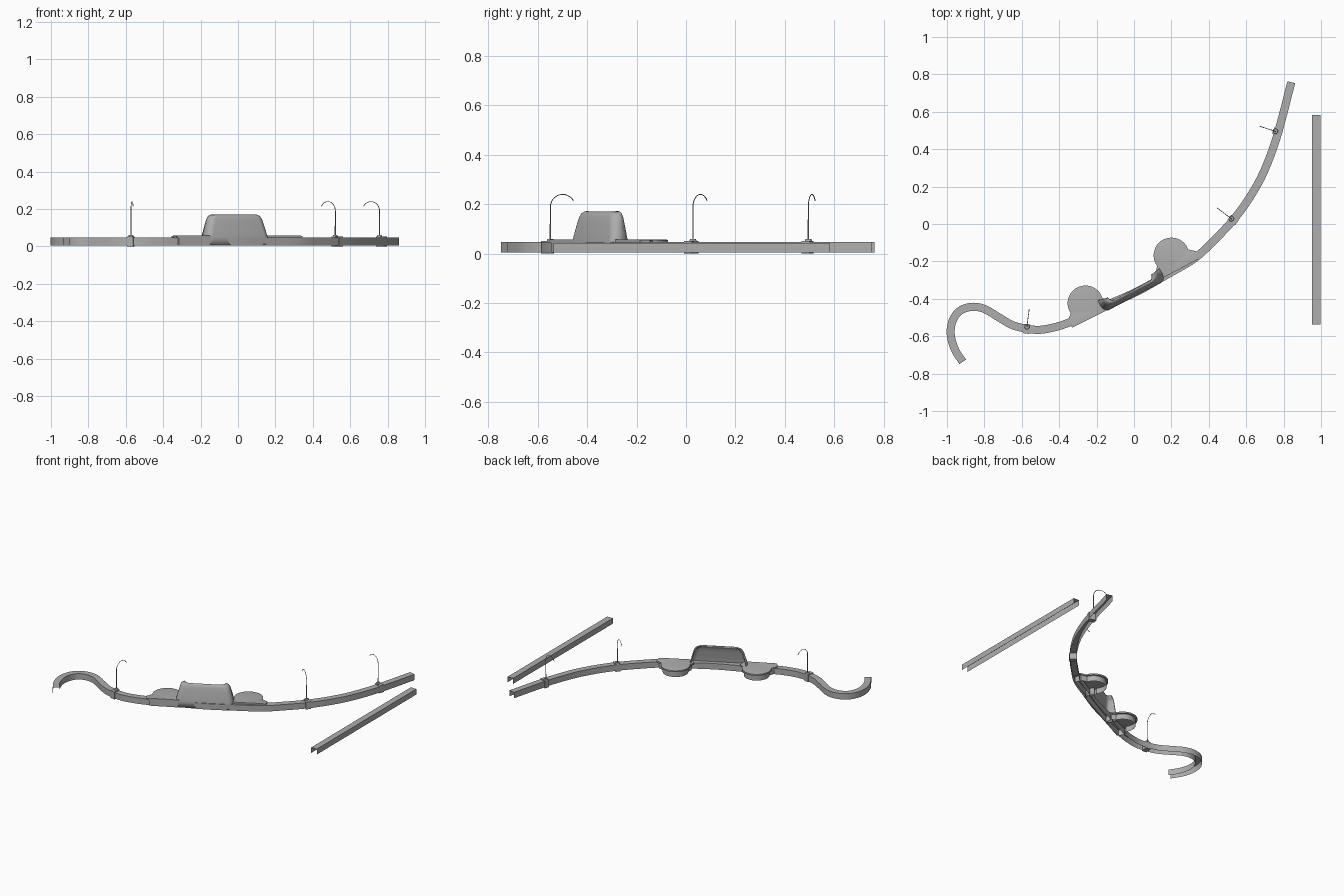
import bpy, bmesh, math
from mathutils import Vector, Matrix

cube = bpy.data.objects.get("Cube")
if cube:
    bpy.data.objects.remove(cube, do_unlink=True)

GREY = (0.42, 0.42, 0.42, 1.0)
grey = bpy.data.materials.new("plain grey")
grey.use_nodes = True
grey.diffuse_color = GREY
grey.node_tree.nodes["Principled BSDF"].inputs["Base Color"].default_value = GREY


def finish(obj, angle=35):
    """Give an object its colour and smooth its soft edges."""
    obj.data.materials.append(grey)
    bpy.ops.object.select_all(action="DESELECT")
    obj.select_set(True)
    bpy.context.view_layer.objects.active = obj
    if obj.type != "MESH":
        bpy.ops.object.convert(target="MESH")
    bpy.ops.object.shade_smooth_by_angle(angle=math.radians(angle))
    return obj


def new_object(name, bm):
    bmesh.ops.recalc_face_normals(bm, faces=bm.faces)
    mesh = bpy.data.meshes.new(name)
    bm.to_mesh(mesh)
    bm.free()
    obj = bpy.data.objects.new(name, mesh)
    bpy.context.collection.objects.link(obj)
    return obj


def bridge(bm, rows, closed=False):
    """Skin a list of equal rows of points with quads."""
    rows = [[bm.verts.new(p) for p in row] for row in rows]
    n = len(rows[0])
    for a, b in zip(rows, rows[1:]):
        for i in range(n if closed else n - 1):
            j = (i + 1) % n
            bm.faces.new((a[i], a[j], b[j], b[i]))
    return rows


def smooth_path(points, steps=6):
    """Catmull-Rom curve through plan points."""
    p = [Vector(q) for q in points]
    p = [2 * p[0] - p[1]] + p + [2 * p[-1] - p[-2]]
    out = []
    for a, b, c, d in zip(p, p[1:], p[2:], p[3:]):
        for k in range(steps):
            t = k / steps
            out.append(b + 0.5 * t * (c - a + t * (2 * a - 5 * b + 4 * c - d
                                                   + t * (3 * (b - c) + d - a))))
    return out + [p[-2]]


def channel(name, path, half, low, top):
    """Inverted U channel swept along a plan path."""
    rows = []
    for i, p in enumerate(path):
        t = (path[min(i + 1, len(path) - 1)] - path[max(i - 1, 0)]).normalized()
        n = Vector((-t.y, t.x)) * half
        rows.append([(p + n * s).to_3d() + Vector((0, 0, z))
                     for s, z in ((-1, low), (-1, top), (1, top), (1, low))])
    bm = bmesh.new()
    bridge(bm, rows)
    return finish(new_object(name, bm))


def place(x, y, angle):
    return Matrix.Translation((x, y, 0)) @ Matrix.Rotation(angle, 4, "Z")


# Winding wall and the separate straight wall
winding = smooth_path([
    (-0.916, -0.737), (-0.959, -0.668), (-0.98, -0.588), (-0.97, -0.518),
    (-0.932, -0.465), (-0.868, -0.443), (-0.8, -0.454), (-0.718, -0.502),
    (-0.638, -0.545), (-0.521, -0.566), (-0.425, -0.552), (-0.345, -0.526),
    (-0.252, -0.487), (-0.158, -0.438), (0.013, -0.363), (0.174, -0.272),
    (0.323, -0.184), (0.43, -0.085), (0.526, 0.016), (0.606, 0.123),
    (0.681, 0.251), (0.74, 0.395), (0.783, 0.534), (0.841, 0.758)])
channel("winding_wall", winding, 0.0215, 0.005, 0.047)
channel("straight_wall", [Vector((0.974, -0.537)), Vector((0.974, 0.583))],
        0.022, 0.004, 0.043)


# Round platforms with an overhanging lip and hollow apron
def platform(name, x, y, angle, side):
    radius, front = 0.095, -0.085
    outline = [(-0.12, front), (-0.13, -0.045), (-0.108, -0.026)]
    for k in range(29):
        a = math.radians(188 - k * 196 / 28)
        outline.append((radius * math.cos(a), radius * math.sin(a)))
    outline += [(0.104, -0.026), (0.115, -0.04), (0.098, front)]

    def ring(shrink, z):
        f = 1 - shrink / radius
        return [(side * u * f, v if v == front else v * f, z) for u, v in outline]

    bm = bmesh.new()
    rows = bridge(bm, [ring(0.012, 0.005), ring(0.012, 0.045), ring(0, 0.045),
                       ring(0, 0.055), ring(0.012, 0.058)], closed=True)
    bm.faces.new(rows[-1])
    bm.transform(place(x, y, angle))
    return finish(new_object(name, bm), 25)


platform("right_platform", -0.26, -0.424, math.radians(26.5), 1)
platform("left_platform", 0.2, -0.168, math.radians(28), -1)

# Tall tapering back panel that wraps round at both ends
levels = [(0.008, 0.187, 0.0), (0.05, 0.184, 0.002), (0.085, 0.175, 0.008),
          (0.12, 0.165, 0.014), (0.145, 0.158, 0.019), (0.16, 0.149, 0.024),
          (0.168, 0.132, 0.03)]
rows = []
for z, half, lean in levels:
    corner = 0.03
    right = [(-half, 0.07 - lean * 0.4)]
    for k in range(7):
        a = math.pi + k * math.pi / 12
        right.append((-half + corner + corner * math.cos(a),
                      lean + corner + corner * math.sin(a)))
    rows.append([(u, v, z) for u, v in right]
                + [(-u, v, z) for u, v in reversed(right)])
bm = bmesh.new()
bridge(bm, rows)
bm.transform(place(0.003, -0.384, math.radians(27.5)))
panel = new_object("back_panel", bm)
shell = panel.modifiers.new("thickness", "SOLIDIFY")
shell.thickness = 0.008
shell.offset = 0
finish(panel, 40)


# Hooked lamps, each on a band clamped over the wall
def lamp(name, x, y, hook):
    angle = math.atan2(hook[1], hook[0]) - math.pi / 2
    reach = Vector(hook).length
    frame = place(x, y, angle)

    bm = bmesh.new()
    bmesh.ops.create_cube(bm, size=1, matrix=frame @ Matrix.Translation((0, 0, 0.026))
                          @ Matrix.Diagonal((0.034, 0.05, 0.052, 1)))
    bmesh.ops.create_cone(bm, cap_ends=True, segments=16, radius1=0.015, radius2=0.012,
                          depth=0.012,
                          matrix=frame @ Matrix.Translation((0, 0.012, 0.054)))
    finish(new_object(name + "_band", bm))

    curve = bpy.data.curves.new(name + "_pole", "CURVE")
    curve.dimensions = "3D"
    curve.bevel_depth = 0.0028
    curve.bevel_resolution = 1
    curve.use_fill_caps = True
    points = [(0.0, 0.05), (0.0, 0.12)]
    for k in range(13):
        a = math.radians(180 - k * 150 / 12)
        points.append((reach / 1.866 * (1 + math.cos(a)), 0.19 + 0.05 * math.sin(a)))
    spline = curve.splines.new("POLY")
    spline.points.add(len(points) - 1)
    for (v, z), point in zip(points, spline.points):
        point.co = (frame @ Vector((0, v + 0.012, z))).to_4d()
        point.radius = 1.2 - 4 * max(0, z - 0.1)
    pole = bpy.data.objects.new(name + "_pole", curve)
    bpy.context.collection.objects.link(pole)
    finish(pole)


lamp("right_lamp", -0.574, -0.561, (0.012, 0.093))
lamp("middle_lamp", 0.53, 0.021, (-0.075, 0.057))
lamp("left_lamp", 0.768, 0.492, (-0.085, 0.027))
